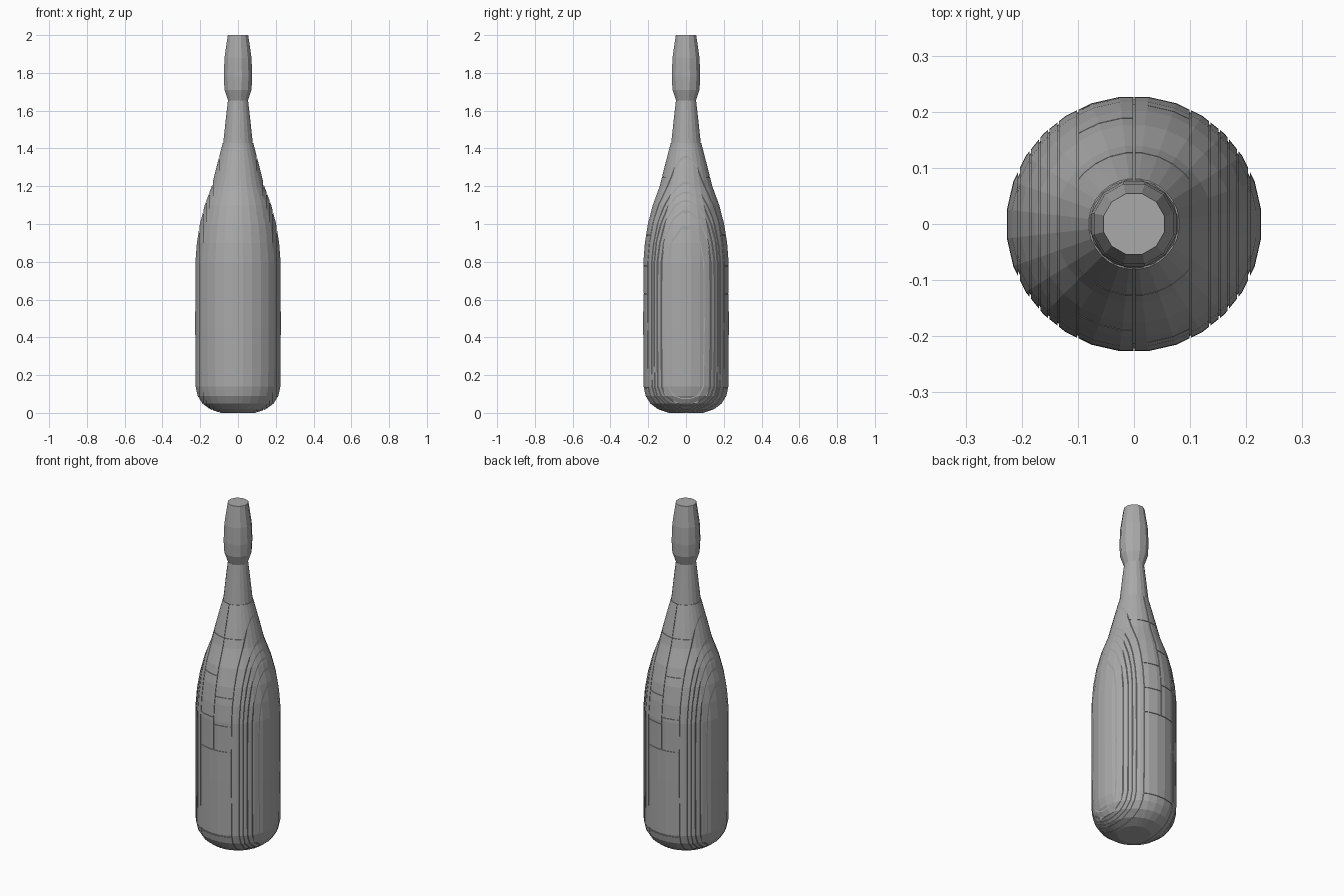
import bpy, bmesh, math
from mathutils import Vector

cube = bpy.data.objects.get("Cube")
if cube:
    bpy.data.objects.remove(cube, do_unlink=True)

glass = bpy.data.materials.new("plain grey")
glass.use_nodes = True
grey = (0.4, 0.4, 0.4, 1)
glass.diffuse_color = grey
glass.node_tree.nodes["Principled BSDF"].inputs["Base Color"].default_value = grey

BODY = [(0.09, 0), (0.15, 0.02), (0.19, 0.05), (0.215, 0.09), (0.226, 0.14),
        (0.228, 0.45), (0.227, 0.8), (0.219, 0.9), (0.203, 1.0), (0.177, 1.1),
        (0.14, 1.2), (0.115, 1.3), (0.081, 1.43)]
NECK = [(0.079, 1.43), (0.066, 1.55), (0.054, 1.655)]
HEAD = [(0.053, 1.65), (0.074, 1.71), (0.078, 1.78), (0.074, 1.88), (0.056, 2.0)]


def lathe(profile, sides, shrink=0.0):
    """Closed solid of revolution around z."""
    bm = bmesh.new()
    rings = []
    for r, z in profile:
        ring = []
        for i in range(sides):
            a = math.tau * (i + 0.5) / sides
            ring.append(bm.verts.new(((r - shrink) * math.cos(a), (r - shrink) * math.sin(a), z)))
        rings.append(ring)
    for low, high in zip(rings, rings[1:]):
        for i in range(sides):
            j = (i + 1) % sides
            bm.faces.new((low[i], low[j], high[j], high[i]))
    bm.faces.new(rings[0][::-1])
    bm.faces.new(rings[-1])
    return bm


def keep_side(bm, axis, at, sign):
    """Cut flat across one axis, keep the side that sign points to, and cap it."""
    point, normal = Vector(), Vector()
    point[axis], normal[axis] = at, -sign
    geom = bm.verts[:] + bm.edges[:] + bm.faces[:]
    cut = bmesh.ops.bisect_plane(bm, geom=geom, plane_co=point, plane_no=normal, clear_outer=True)
    edges = [e for e in cut["geom_cut"] if isinstance(e, bmesh.types.BMEdge)]
    if edges:
        bmesh.ops.contextual_create(bm, geom=edges)


def finish(bm, name):
    bmesh.ops.recalc_face_normals(bm, faces=bm.faces)
    mesh = bpy.data.meshes.new(name)
    bm.to_mesh(mesh)
    bm.free()
    mesh.materials.append(glass)
    obj = bpy.data.objects.new(name, mesh)
    bpy.context.collection.objects.link(obj)
    return obj


def slab(name, x0, x1, z0=-1, z1=3, gap=0.0015):
    bm = lathe(BODY, 28)
    for axis, low, high in ((0, x0, x1), (2, z0, z1)):
        keep_side(bm, axis, low + gap, 1)
        keep_side(bm, axis, high - gap, -1)
    finish(bm, name)


# Inner core that closes the seams between the slabs
core = [(r, max(z, 0.004)) for r, z in BODY]
finish(lathe(core, 28, 0.004), "body_core")

# Upright slabs on both sides of the body
cuts = [0.10, 0.135, 0.152, 0.168, 0.185, 0.205, 0.3]
for n, (a, b) in enumerate(zip(cuts, cuts[1:])):
    slab(f"left_slab_{n}", a, b)
    slab(f"right_slab_{n}", -b, -a)

# Middle of the body: base, front wall and staggered shoulder blocks
slab("base_block", -0.1, 0.1, -1, 0.13)
slab("middle_block", -0.1, 0.1, 0.13, 0.63)
for name, x0, x1, levels in (("right", -0.1, 0, (0.63, 0.82, 1.05, 1.25, 3)),
                             ("left", 0, 0.1, (0.63, 0.78, 0.94, 1.25, 3))):
    for n, (a, b) in enumerate(zip(levels, levels[1:])):
        slab(f"{name}_shoulder_block_{n}", x0, x1, a, b)

# Neck and wrapped head
finish(lathe(NECK, 20), "neck")
finish(lathe(HEAD, 12), "bottle_head")
